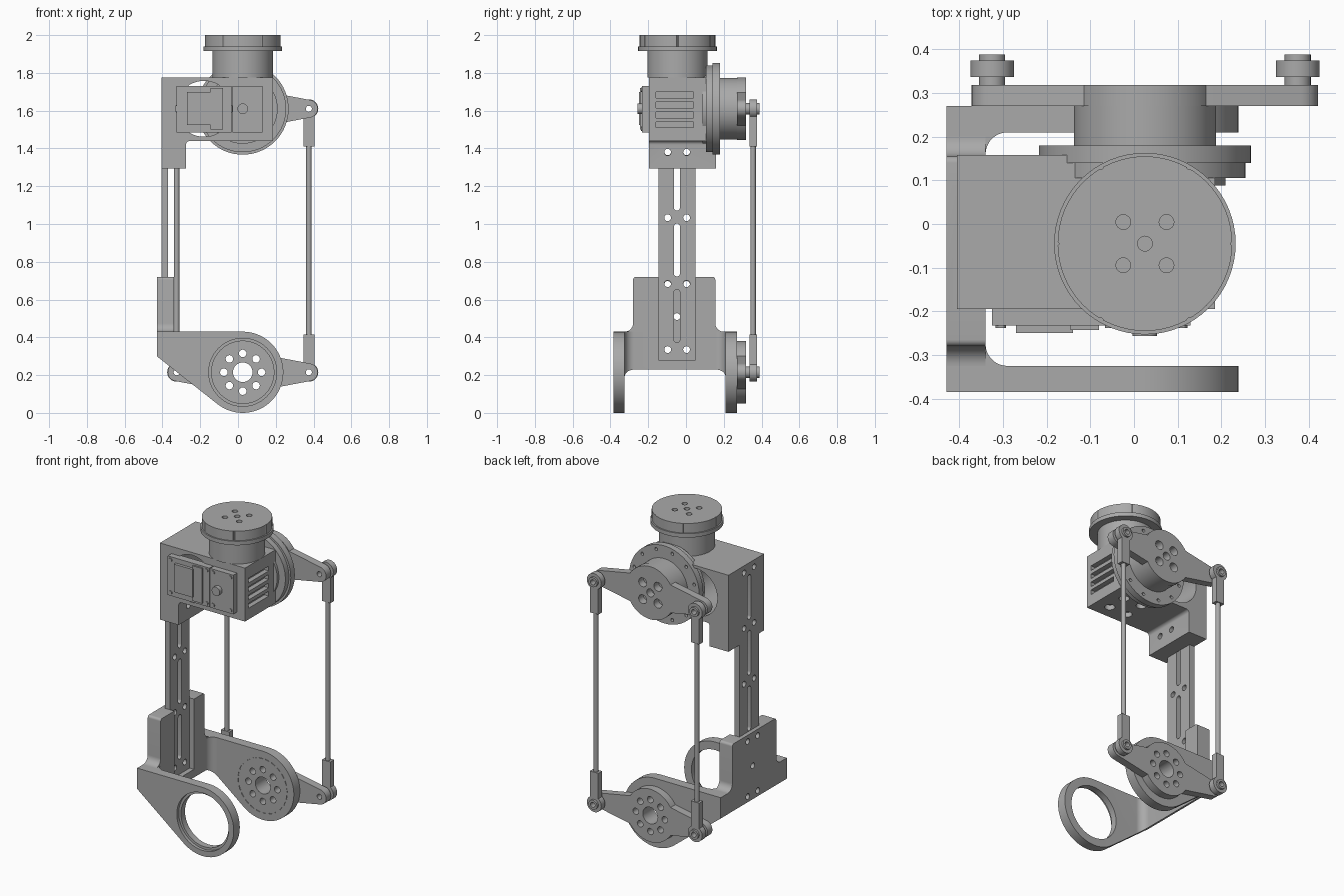
import bpy, bmesh, math
from math import sin, cos, radians

if "Cube" in bpy.data.objects:
    bpy.data.objects.remove(bpy.data.objects["Cube"])

grey = bpy.data.materials.new("machined_grey")
grey.use_nodes = True
colour = (0.4, 0.4, 0.4, 1)
grey.diffuse_color = colour
grey.node_tree.nodes["Principled BSDF"].inputs["Base Color"].default_value = colour

parts = []
CX = 0.025           # shared x of all rotation axes
LOW, HIGH = 0.215, 1.61   # heights of the two lever axes
ROTOR_Y = -0.045
COLUMN_Y = (-0.145, 0.05)


def arc(u, v, r, start, end, n=12):
    angles = [radians(start + (end - start) * i / n) for i in range(n + 1)]
    return [(u + r * cos(a), v + r * sin(a)) for a in angles]


def circle(u, v, r, n=20):
    return arc(u, v, r, 0, 360, n)[:-1]


def ring(u, v, radius, r, count, start=0):
    return [circle(u + radius * cos(a), v + radius * sin(a), r, 16)
            for a in (radians(start + 360 * i / count) for i in range(count))]


def rect(u0, u1, v0, v1):
    return [(u0, v0), (u1, v0), (u1, v1), (u0, v1)]


def slot(u, v, half, r):
    return arc(u, v + half - r, r, 0, 180) + arc(u, v - half + r, r, 180, 360)


def make_mesh(name, axis, lo, hi, loops):
    place = {"x": lambda p, w: (w, p[0], p[1]),
             "y": lambda p, w: (p[0], w, p[1]),
             "z": lambda p, w: (p[0], p[1], w)}[axis]
    bm = bmesh.new()
    for loop in loops:
        a = [bm.verts.new(place(p, lo)) for p in loop]
        b = [bm.verts.new(place(p, hi)) for p in loop]
        bm.faces.new(a)
        bm.faces.new(b[::-1])
        for i in range(len(a)):
            j = (i + 1) % len(a)
            bm.faces.new((a[j], a[i], b[i], b[j]))
    bmesh.ops.recalc_face_normals(bm, faces=bm.faces)
    mesh = bpy.data.meshes.new(name)
    bm.to_mesh(mesh)
    bm.free()
    obj = bpy.data.objects.new(name, mesh)
    bpy.context.collection.objects.link(obj)
    return obj


def prism(name, axis, lo, hi, *loops):
    obj = make_mesh(name, axis, lo, hi, loops)
    obj.data.materials.append(grey)
    parts.append(obj)
    return obj


def cut(obj, axis, lo, hi, *loops):
    cutter = make_mesh("cutter", axis, lo, hi, loops)
    cutter.hide_render = True
    mod = obj.modifiers.new("cut", "BOOLEAN")
    mod.operation, mod.solver, mod.object = "DIFFERENCE", "EXACT", cutter
    bpy.context.view_layer.update()
    result = obj.evaluated_get(bpy.context.evaluated_depsgraph_get())
    mesh = bpy.data.meshes.new_from_object(result)
    obj.modifiers.clear()
    obj.data = mesh
    bpy.data.objects.remove(cutter)


def hole_pairs(*heights):
    return [circle(y, z, 0.018, 16) for z in heights for y in (-0.097, 0.003)]


# Lower fork: side profile, hollowed from above
profile = [(-0.43, 0.43), (-0.43, 0.30)] + arc(CX, LOW, 0.215, 231.7, 450, 48)
fork = prism("lower_fork", "y", -0.385, 0.27, profile)
cut(fork, "z", -0.1, 1, [(0.5, -0.325), (0.5, 0.21)]
    + arc(-0.29, 0.16, 0.05, 90, 180) + arc(-0.29, -0.275, 0.05, 180, 270))
cut(fork, "x", -0.405, -0.3, rect(*COLUMN_Y, 0.28, 1))
cut(fork, "x", -0.5, -0.3, *hole_pairs(0.335))
cut(fork, "y", -0.5, -0.3, circle(CX, LOW, 0.165, 64))
cut(fork, "y", -0.4, -0.365, circle(CX, LOW, 0.18, 64))
drive_holes = ring(CX, LOW, 0.1, 0.02, 8) + [circle(CX, LOW, 0.052, 32)]
cut(fork, "y", 0.1, 0.4, *drive_holes)
# Fine ring of slots around the drive disc
for i in range(24):
    pass_angle = 15 * i
    outer = arc(CX, LOW, 0.172, pass_angle, pass_angle + 9, 3)
    inner = arc(CX, LOW, 0.167, pass_angle + 9, pass_angle, 3)
    if i == 0:
        dashes = []
    dashes.append(outer + inner)
cut(fork, "y", 0.2, 0.214, *dashes)

# Upright plate with flared feet
plate = prism("fork_back_plate", "x", -0.43, -0.34,
              arc(-0.325, 0.475, 0.045, -90, 0) + arc(-0.265, 0.705, 0.015, 180, 90, 6)
              + arc(0.14, 0.705, 0.015, 90, 0, 6) + arc(0.2, 0.475, 0.045, 180, 270))
cut(plate, "x", -0.405, -0.3, rect(*COLUMN_Y, 0.3, 1))
cut(plate, "x", -0.5, -0.3, *hole_pairs(0.68), circle(-0.048, 0.51, 0.018, 16))

# Slotted column
column = prism("slotted_column", "x", -0.405, -0.37, rect(*COLUMN_Y, 0.28, 1.775))
pitch = 0.349
cut(column, "x", -0.5, -0.3, *hole_pairs(*[0.335 + pitch * i for i in range(5)]),
    *[slot(-0.048, 0.513 + pitch * i, 0.14, 0.016) for i in range(4)])

# Head housing
head = prism("head_housing", "y", -0.195, 0.158,
             [(-0.405, 1.295), (-0.275, 1.295)] + arc(-0.255, 1.42, 0.02, 180, 90, 6)
             + [(0.185, 1.44), (0.185, 1.775), (-0.405, 1.775)])
cut(head, "z", 1, 2, rect(-0.125, 0.3, 0.108, 0.3))
cut(head, "z", 1, 2, rect(-0.5, -0.37, *COLUMN_Y))
cut(head, "y", -0.3, 0.3, circle(-0.18, HIGH, 0.148, 48))
cut(head, "x", 0.155, 0.3, *[rect(-0.16, 0.04, z, z + 0.03)
                            for z in (1.51, 1.562, 1.615, 1.668)])
cut(head, "x", -0.5, -0.2, *hole_pairs(1.38))
cut(head, "z", 1.4, 1.47, *ring(CX, ROTOR_Y, 0.09, 0.03, 4, 45))

# Front covers, screws and shaft
prism("motor_cover", "y", -0.232, -0.185, rect(-0.325, -0.035, 1.485, 1.73))
prism("shaft_cover", "y", -0.232, -0.185, rect(-0.03, 0.13, 1.485, 1.73))
prism("connector_block", "y", -0.25, -0.23, rect(-0.27, -0.14, 1.525, 1.70))
prism("connector_strip", "y", -0.243, -0.23, rect(-0.145, -0.08, 1.50, 1.72))
prism("cover_screws", "y", -0.238, -0.23,
      *[circle(x, z, 0.012, 12) for x in (-0.305, -0.055, -0.01, 0.11)
        for z in (1.505, 1.71)])
prism("front_shaft", "y", -0.257, -0.23, circle(CX, HIGH, 0.028))

# Rear drive flanges and motor can
prism("inner_flange", "y", 0.088, 0.105, circle(CX, HIGH, 0.185, 64))
prism("middle_flange", "y", 0.105, 0.14, circle(CX, HIGH, 0.23, 64))
flange = prism("outer_flange", "y", 0.14, 0.18, circle(CX, HIGH, 0.243, 64))
cut(flange, "y", 0.16, 0.2, *ring(CX, HIGH, 0.215, 0.01, 12, 15))
prism("motor_can", "y", 0.18, 0.27, circle(CX, HIGH, 0.163, 64))

# Top rotor
prism("rotor_neck", "z", 1.775, 1.92, circle(CX, ROTOR_Y, 0.16, 64))
prism("rotor_rim", "z", 1.915, 1.94, circle(CX, ROTOR_Y, 0.208, 64))
cap = prism("rotor_cap", "z", 1.94, 2.0, circle(CX, ROTOR_Y, 0.2, 64))
cut(cap, "z", 1.97, 2.1, circle(CX, ROTOR_Y, 0.017),
    *ring(CX, ROTOR_Y, 0.07, 0.017, 4, 45))
cut(cap, "z", 1.9, 2.1, *ring(CX, ROTOR_Y, 0.202, 0.005, 6))


# Two-armed levers at the bottom and top
def lever(name, z, holes):
    outline = (arc(CX, z, 0.165, 32, 148, 32) + arc(CX - 0.35, z, 0.047, 100, 260)
               + arc(CX, z, 0.165, 212, 328, 32) + arc(CX + 0.35, z, 0.047, -80, 80))
    obj = prism(name, "y", 0.27, 0.318, outline)
    cut(obj, "y", 0.2, 0.4, *holes, *[circle(CX + s * 0.35, z, 0.016) for s in (-1, 1)])


lever("lower_lever", LOW, drive_holes)
lever("upper_lever", HIGH, ring(CX, HIGH, 0.075, 0.028, 4, 45) + [circle(CX, HIGH, 0.025)])

# Push rods with bearing ends
for side, x in (("right", CX - 0.35), ("left", CX + 0.35)):
    prism(side + "_rod", "z", 0.4, 1.42, circle(x, 0.355, 0.0145))
    for level, z, d in (("lower", LOW, 1), ("upper", HIGH, -1)):
        label = side + "_" + level
        pin = prism(label + "_pin", "y", 0.315, 0.388, circle(x, z, 0.03, 24))
        bearing = prism(label + "_bearing", "y", 0.337, 0.375, circle(x, z, 0.05, 32))
        for obj in (pin, bearing):
            cut(obj, "y", 0.2, 0.5, circle(x, z, 0.016))
        ends = sorted((z + d * 0.04, z + d * 0.2))
        prism(label + "_rod_end", "y", 0.337, 0.375, rect(x - 0.029, x + 0.029, *ends))

# Smooth the round walls, keep edges sharp
bpy.ops.object.select_all(action="DESELECT")
for obj in parts:
    obj.select_set(True)
bpy.context.view_layer.objects.active = parts[0]
bpy.ops.object.shade_smooth_by_angle(angle=radians(30))
